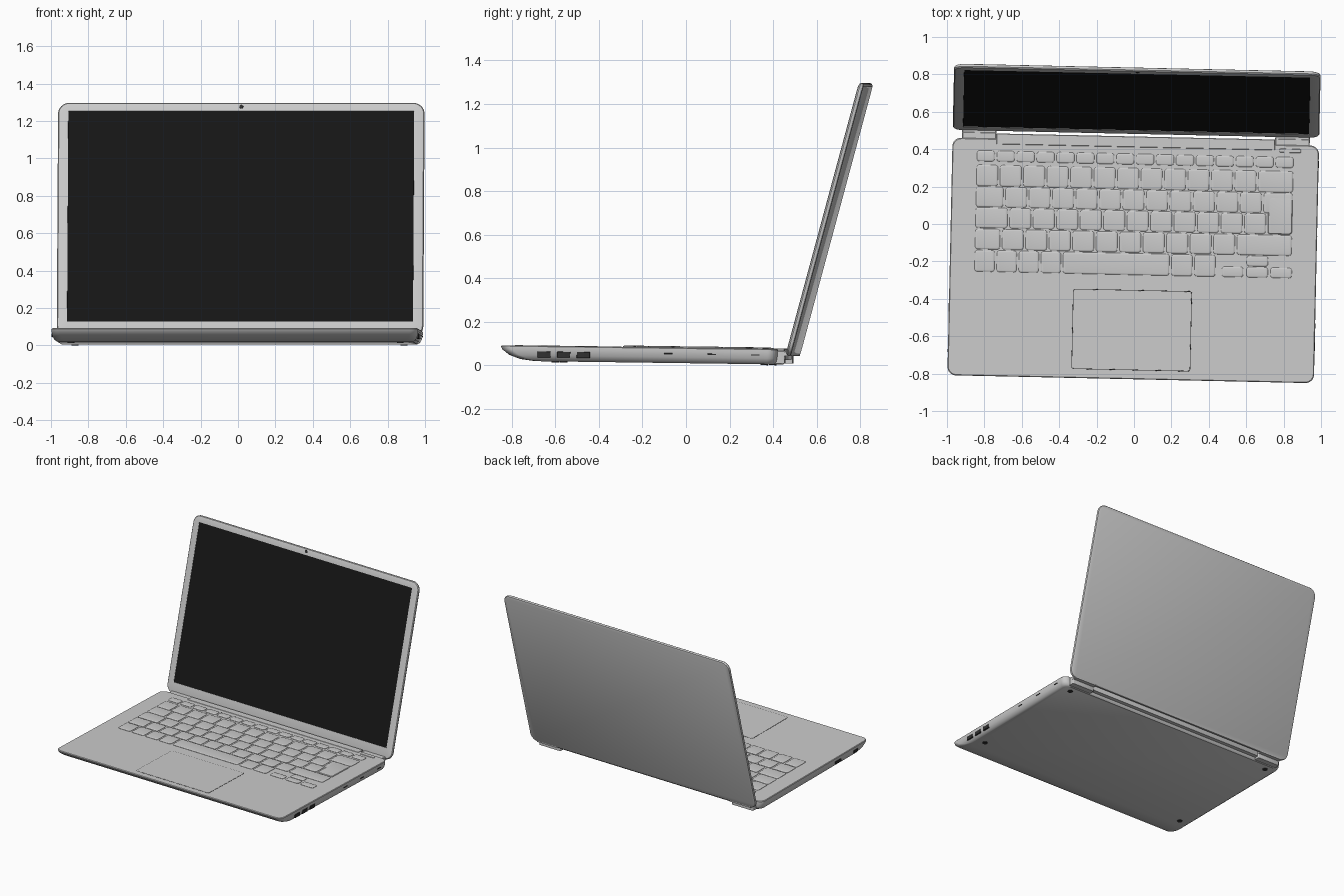
import bpy, bmesh
from math import radians, pi, cos, sin
from mathutils import Matrix

if "Cube" in bpy.data.objects:
    bpy.data.objects.remove(bpy.data.objects["Cube"])

# Whole laptop is turned slightly; base leans down to the back, lid leans back
TURN = Matrix.Rotation(radians(-1.25), 4, 'Z')
BASE = TURN @ Matrix.Translation((0, 0, 0.081)) @ Matrix.Rotation(-0.0134, 4, 'X')
LID = TURN @ Matrix.Translation((0, 0.49, 0.045)) @ Matrix.Rotation(radians(90 - 15.1), 4, 'X')


def material(name, v):
    m = bpy.data.materials.new(name)
    m.diffuse_color = (v, v, v, 1)
    m.use_nodes = True
    m.node_tree.nodes["Principled BSDF"].inputs["Base Color"].default_value = m.diffuse_color
    return m


BLACK = material("screen_black", 0.008)
DARK = material("dark_plastic", 0.03)


def rounded(x0, x1, y0, y1, r, segs):
    pts = []
    for cx, cy, a in ((x1 - r, y1 - r, 0), (x0 + r, y1 - r, 1), (x0 + r, y0 + r, 2), (x1 - r, y0 + r, 3)):
        for i in range(segs + 1):
            t = (a + i / segs) * pi / 2
            pts.append((cx + r * cos(t), cy + r * sin(t)))
    return pts


def loft(name, rings, frame, segs=6, mat=None):
    """Skin a stack of rounded rectangles (x0, x1, y0, y1, radius, z)."""
    bm = bmesh.new()
    loops = [[bm.verts.new((x, y, ring[5])) for x, y in rounded(*ring[:5], segs)] for ring in rings]
    n = len(loops[0])
    for a, b in zip(loops, loops[1:]):
        for i in range(n):
            j = (i + 1) % n
            bm.faces.new((a[i], a[j], b[j], b[i]))
    bm.faces.new(loops[0][::-1])
    bm.faces.new(loops[-1])
    bmesh.ops.recalc_face_normals(bm, faces=bm.faces)
    for f in bm.faces:
        f.smooth = True
    for e in bm.edges:
        if len(e.link_faces) == 2 and e.calc_face_angle(0) > radians(35):
            e.smooth = False
    mesh = bpy.data.meshes.new(name)
    bm.to_mesh(mesh)
    bm.free()
    ob = bpy.data.objects.new(name, mesh)
    bpy.context.collection.objects.link(ob)
    ob.matrix_world = frame
    if mat:
        mesh.materials.append(mat)
    return ob


def pad(name, x0, x1, y0, y1, z0, z1, r=0.004, bev=0.002, frame=BASE, mat=None, segs=3):
    """Rounded block with a softened top edge."""
    return loft(name, [(x0, x1, y0, y1, r, z0), (x0, x1, y0, y1, r, z1 - bev),
                       (x0 + bev, x1 - bev, y0 + bev, y1 - bev, max(r - bev, 0.0005), z1)],
                frame, segs, mat)


# Base body: flat deck, underside swept up at the front
loft("base", [(-0.98 + s, 0.98 - s, -0.83 + f, 0.44 - b, 0.045, z) for s, f, b, z in (
    (0.03, 0.16, 0.012, -0.071), (0.015, 0.09, 0.004, -0.062), (0.005, 0.04, 0, -0.044),
    (0, 0.006, 0, -0.018), (0, 0, 0, -0.004), (0.004, 0.004, 0.004, 0))], BASE, 8)

# Lid shell with rounded rim and recessed display
W, H = 0.98, 1.295
rim = [(-W + i, W - i, i, H - i, 0.06 - i, z) for i, z in (
    (0.012, -0.0125), (0.003, -0.009), (0, -0.003), (0, 0.004), (0.005, 0.010), (0.016, 0.0125))]
rim += [(-0.925, 0.925, 0.083, 1.247, 0.002, z) for z in (0.0125, 0.009)]
loft("lid", rim, LID, 8)
pad("screen", -0.925, 0.925, 0.083, 1.247, 0.006, 0.0105, 0.002, 0.0005, LID, BLACK)
pad("camera", -0.011, 0.011, 1.261, 1.283, 0.008, 0.0135, 0.0108, 0.001, LID, DARK)

# Hinges and the bar between them
pad("hinge_bar", -0.745, 0.745, 0.41, 0.468, -0.05, 0.002, 0.004, 0.003)
for side, s in (("left", -1), ("right", 1)):
    xa, xb = sorted((s * 0.745, s * 0.93))
    pad("hinge_block_" + side, xa, xb, 0.425, 0.475, -0.066, -0.006, 0.006, 0.005)
    pad("hinge_tab_" + side, xa, xb, 0.46, 0.503, -0.032, -0.008, 0.006, 0.005)

# Keyboard rows: (bottom, top, key widths in units)
X0, X1, GAP = -0.853, 0.851, 0.006


def key(name, xa, xb, ya, yb, top=0.006):
    loft(name, [(xa, xb, ya, yb, 0.014, -0.002), (xa, xb, ya, yb, 0.014, 0.002),
                (xa + 0.003, xb - 0.003, ya + 0.003, yb - 0.003, 0.012, top - 0.001),
                (xa + 0.008, xb - 0.008, ya + 0.008, yb - 0.008, 0.009, top)], BASE, 3)


rows = [
    (0.318, 0.375, [1] * 16),
    (0.186, 0.299, [1] * 12 + [1.57]),
    (0.074, 0.182, [1.25] + [1] * 11 + [1.32]),
    (-0.038, 0.070, [1.45] + [1] * 11 + [1.12]),
    (-0.152, -0.044, [1.15] + [1] * 10 + [2.42]),
    (-0.272, -0.158, [0.94] * 4 + [4.62, 0.98, 0.98, 3.23]),
]
for r, (ya, yb, widths) in enumerate(rows):
    unit, x = (X1 - X0) / sum(widths), X0
    for i, w in enumerate(widths):
        last = i == len(widths) - 1
        # the last slot of the bottom row holds the arrow keys
        if not (r == 5 and last):
            enter = r == 3 and last
            key(f"key_{r + 1}_{i + 1}", x + GAP, x + w * unit - GAP, ya,
                yb + (0.09 if enter else 0), 0.0064 if enter else 0.006)
        x += w * unit
for name, xa, ya in (("left", 0.475, -0.272), ("down", 0.607, -0.272), ("up", 0.607, -0.212), ("right", 0.735, -0.272)):
    key("arrow_key_" + name, xa, xa + 0.114, ya, ya + 0.055)

# Power button and trackpad
pad("power_button", 0.768, 0.885, 0.399, 0.42, -0.002, 0.003, 0.009, 0.002)
pad("trackpad_gap", -0.318, 0.318, -0.782, -0.353, -0.002, 0.0004, 0.012, 0.0002, mat=DARK)
pad("trackpad", -0.315, 0.315, -0.779, -0.356, -0.002, 0.001, 0.01, 0.0003)

# Side ports
for i, y in enumerate((-0.63, -0.54, -0.45)):
    pad(f"right_port_{i + 1}", 0.94, 0.981, y - 0.03, y + 0.03, -0.053, -0.026, 0.002, 0.001, mat=DARK)
for i, y in enumerate((-0.06, 0.14, 0.34)):
    pad(f"right_slot_{i + 1}", 0.95, 0.981, y - 0.02, y + 0.02, -0.032, -0.026, 0.002, 0.001, mat=DARK)
for i, (y, h) in enumerate(((-0.68, 0.025), (-0.47, 0.035))):
    pad(f"left_port_{i + 1}", -0.981, -0.94, y - h, y + h, -0.045, -0.025, 0.002, 0.001, mat=DARK)

# Rubber feet
for i, (x, y) in enumerate(((-0.88, -0.58), (0.88, -0.58), (-0.88, 0.38), (0.88, 0.38))):
    pad(f"foot_{i + 1}", x - 0.018, x + 0.018, y - 0.018, y + 0.018, -0.0755, -0.066, 0.017, 0.001, mat=DARK, segs=4)
